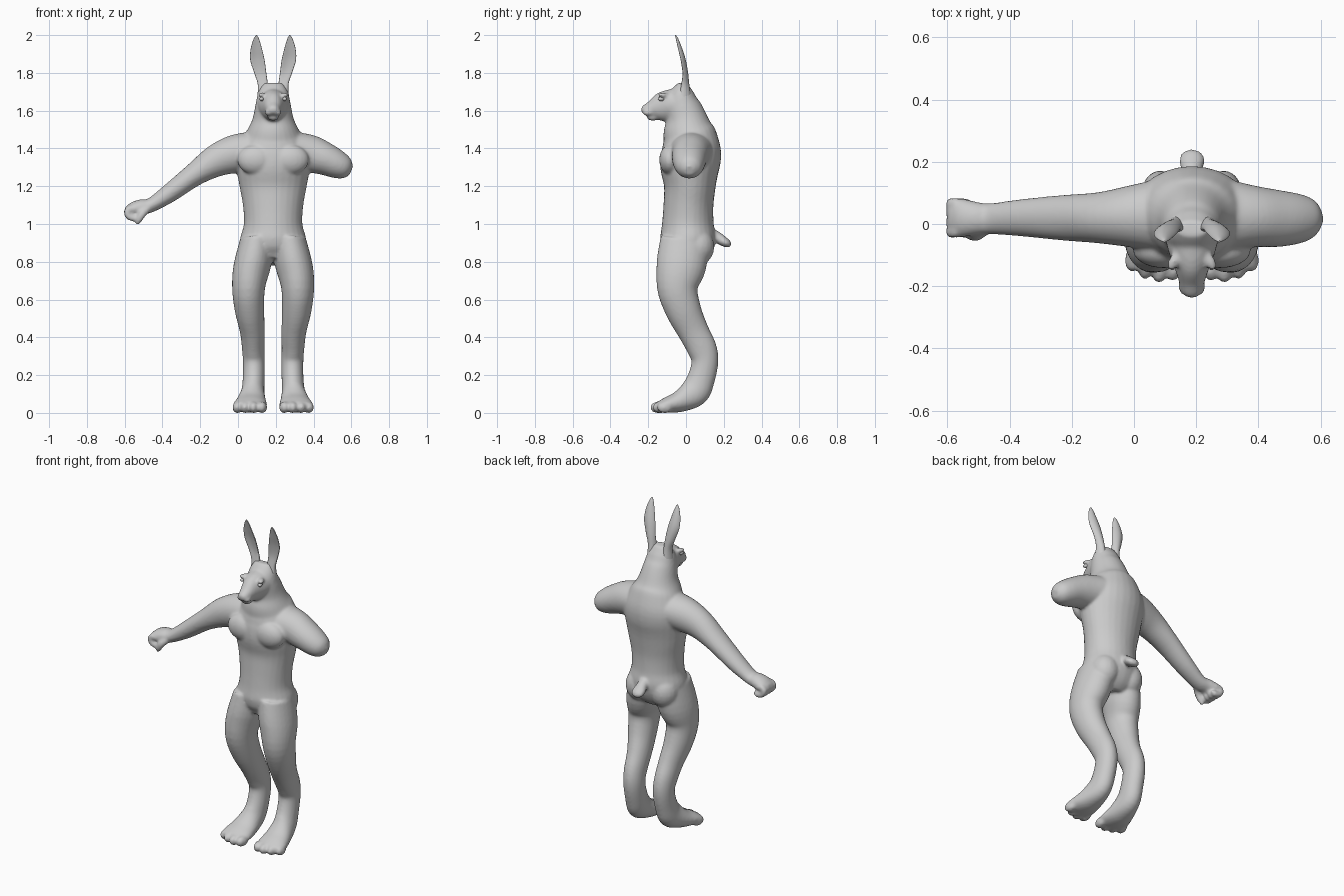
import bpy, bmesh, math
from mathutils import Vector, Matrix

CX = 0.186  # x of the body's centre line


def spline(rows, steps):
    """Catmull-Rom through rows of numbers."""
    out = []
    n = len(rows)
    for i in range(n - 1):
        p0, p1, p2, p3 = (rows[max(0, min(n - 1, i + k))] for k in (-1, 0, 1, 2))
        for s in range(steps):
            t = s / steps
            out.append([0.5 * (2 * b + (c - a) * t + (2 * a - 5 * b + 4 * c - d) * t * t
                        + (3 * b - a - 3 * c + d) * t ** 3)
                        for a, b, c, d in zip(p0, p1, p2, p3)])
    return out + [list(rows[-1])]


def tube(bm, rows, side, steps=4, sides=28, cup=0.0):
    """Loft ellipses (x, y, z, half width along side, half thickness)."""
    rows = spline(rows, steps)
    pts = [Vector(r[:3]) for r in rows]
    u = Vector(side)
    rings = []
    for i, r in enumerate(rows):
        t = (pts[min(i + 1, len(pts) - 1)] - pts[max(i - 1, 0)]).normalized()
        v = t.cross(u).normalized()
        ring = []
        for k in range(sides):
            a = 2 * math.pi * k / sides
            c, s = math.cos(a), math.sin(a)
            ring.append(bm.verts.new(pts[i] + u * r[3] * c + v * (r[4] * s - cup * r[3] * c * c)))
        rings.append(ring)
    for a, b in zip(rings, rings[1:]):
        for k in range(sides):
            j = (k + 1) % sides
            bm.faces.new((a[k], a[j], b[j], b[k]))
    bm.faces.new(rings[0][::-1])
    bm.faces.new(rings[-1])


def ball(bm, centre, radii, tilt=0.0):
    m = Matrix.Translation(centre) @ Matrix.Rotation(tilt, 4, 'Z') @ Matrix.Diagonal((*radii, 1))
    bmesh.ops.create_uvsphere(bm, u_segments=20, v_segments=12, radius=1, matrix=m)


def finish(bm, name):
    bmesh.ops.recalc_face_normals(bm, faces=bm.faces)
    for f in bm.faces:
        f.smooth = True
    me = bpy.data.meshes.new(name)
    bm.to_mesh(me)
    bm.free()
    ob = bpy.data.objects.new(name, me)
    bpy.context.collection.objects.link(ob)
    return ob


X, Y = (1, 0, 0), (0, 1, 0)
body = bmesh.new()

# Torso, neck and skull: z, y, half width, half depth
trunk = [(.80, -.01, .11, .09), (.85, .002, .165, .13), (.92, .01, .175, .147), (1.0, .01, .155, .137),
         (1.1, .013, .16, .132), (1.2, .02, .178, .137), (1.3, .02, .195, .157), (1.38, .028, .195, .158),
         (1.45, .022, .165, .145), (1.5, .01, .135, .132), (1.56, 0, .108, .11),
         (1.64, -.02, .092, .09), (1.70, -.02, .078, .062), (1.745, -.015, .05, .025)]
tube(body, [(CX, y, z, a, b) for z, y, a, b in trunk], X)

# Muzzle and jaw
tube(body, [(CX, -.01, 1.63, .09, .09), (CX, -.08, 1.627, .078, .086), (CX, -.14, 1.618, .056, .074),
            (CX, -.19, 1.608, .04, .042), (CX, -.222, 1.603, .03, .026), (CX, -.236, 1.60, .014, .012)], X)
ball(body, (CX, -.175, 1.562), (.03, .034, .015))

for s in (-1, 1):
    # Cheeks, brows and chest muscles
    ball(body, (CX + s * .022, -.2, 1.59), (.022, .03, .018))
    ball(body, (CX + s * .058, -.12, 1.682), (.018, .032, .014), s * .5)
    ball(body, (CX + s * .09, -.085, 1.34), (.1, .057, .08))
    # Buttocks
    ball(body, (CX + s * .085, .06, .88), (.085, .09, .1))
    # Leg from hip to toe: x offset, y, z, half width, half depth
    leg = [(.085, -.005, .92, .09, .13), (.11, -.025, .78, .1, .132), (.13, -.045, .66, .087, .108),
           (.125, -.012, .54, .078, .094), (.11, .04, .43, .066, .082), (.105, .085, .34, .06, .078),
           (.102, .1, .27, .058, .071), (.103, .08, .18, .058, .073), (.108, .045, .11, .062, .078),
           (.116, -.03, .062, .078, .058), (.122, -.1, .042, .09, .042), (.124, -.145, .032, .085, .028)]
    tube(body, [(CX + s * o, y, z, a, b) for o, y, z, a, b in leg], X)
    # Toes
    for o, y in ((.058, -.142), (.102, -.148), (.147, -.136), (.189, -.112)):
        ball(body, (CX + s * o, y, .029), (.026, .042, .031), s * .15)

# Long arm
tube(body, [(.10, .03, 1.39, .12, .10), (-.01, .025, 1.372, .10, .102), (-.115, .02, 1.335, .082, .086),
            (-.23, .02, 1.262, .073, .062), (-.36, .02, 1.165, .06, .05), (-.46, .017, 1.10, .05, .038),
            (-.51, .018, 1.09, .054, .041), (-.555, .02, 1.078, .062, .038), (-.592, .02, 1.066, .055, .022)], Y)

# Curled fingers and thumb
for y in (-.027, .005, .037, .066):
    tube(body, [(-.565, y, 1.085, .018, .018), (-.588, y, 1.066, .018, .018), (-.575, y, 1.038, .018, .018),
                (-.54, y, 1.03, .017, .017), (-.525, y, 1.045, .012, .012)], Y, 3, 12)
tube(body, [(-.475, -.015, 1.085, .022, .022), (-.505, -.035, 1.055, .021, .021),
            (-.525, -.035, 1.02, .017, .017), (-.534, -.03, .995, .008, .008)], Y, 3, 12)

# Short arm stump
tube(body, [(.28, .03, 1.39, .12, .10), (.38, .025, 1.372, .10, .10), (.46, .018, 1.345, .092, .087),
            (.53, .017, 1.313, .08, .074), (.575, .018, 1.293, .06, .056), (.60, .018, 1.283, .025, .025)], Y)

# Tail
tube(body, [(CX, .11, .955, .035, .035), (CX, .165, .93, .032, .03), (CX, .2, .907, .041, .026),
            (CX, .225, .893, .034, .02), (CX, .238, .887, .012, .008)], X)

# Flat soles, then fuse all body parts into one smooth skin
for v in body.verts:
    v.co.z = max(v.co.z, 0)
skin = finish(body, "body")
mod = skin.modifiers.new("fuse", 'REMESH')
mod.mode = 'VOXEL'
mod.voxel_size = 0.008
mod.use_smooth_shade = True
mod = skin.modifiers.new("soften", 'SMOOTH')
mod.factor = 0.5
mod.iterations = 7

for s, label in ((-1, "right"), (1, "left")):
    # Cupped ear
    ear = bmesh.new()
    rows = [(.05, -.005, 1.66, .035, .035), (.054, -.004, 1.735, .027, .022), (.068, -.003, 1.80, .032, .014),
            (.083, -.013, 1.87, .038, .011), (.089, -.03, 1.93, .03, .009), (.089, -.047, 1.98, .015, .006),
            (.088, -.056, 2.0, .003, .003)]
    tube(ear, [(CX + s * o, y, z, a, b) for o, y, z, a, b in rows], X, 5, 24, 0.35)
    finish(ear, label + "_ear")
    # Eye
    eye = bmesh.new()
    ball(eye, (CX + s * .059, -.13, 1.662), (.012, .019, .011), s * .4)
    finish(eye, label + "_eye")
